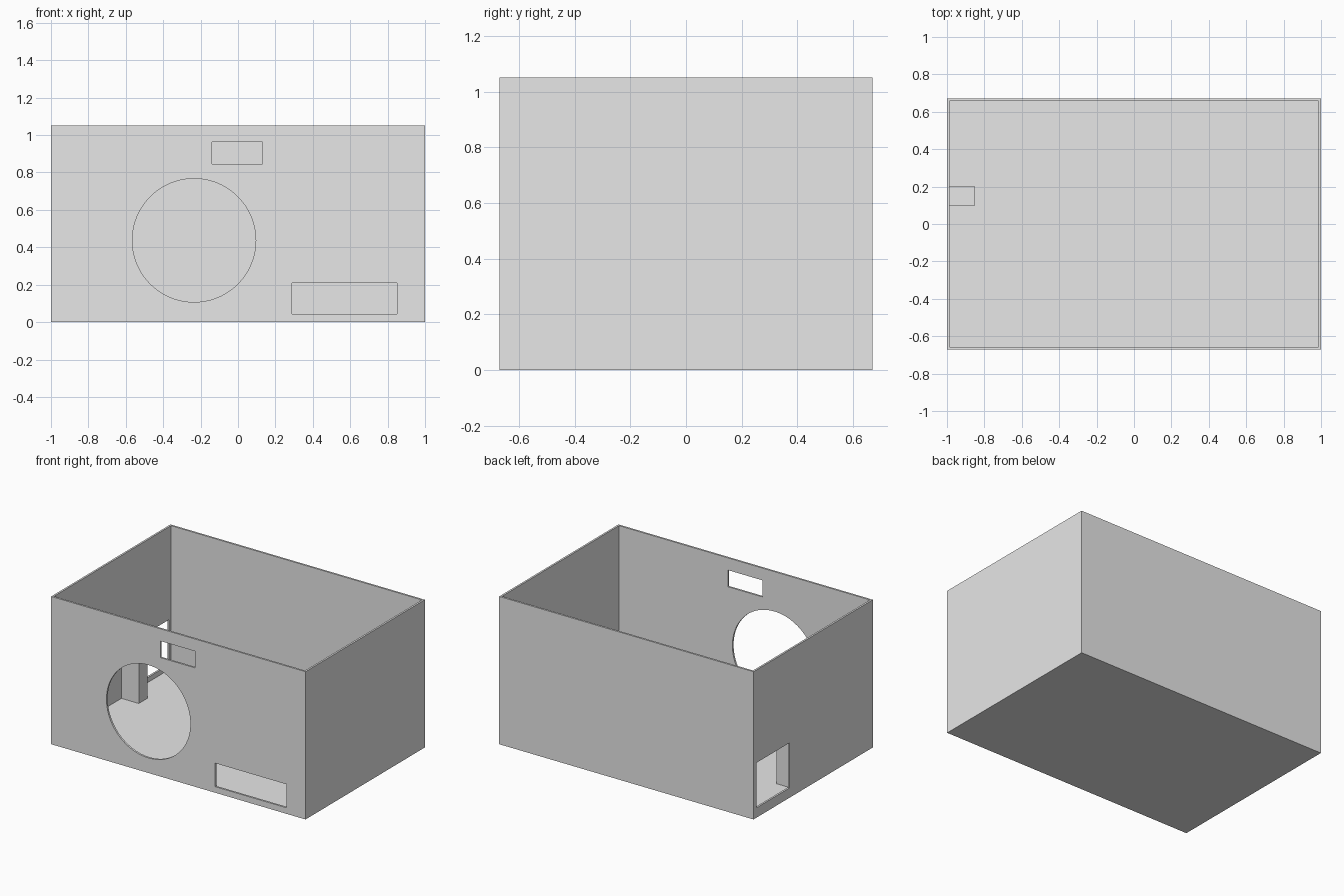
import bpy
import math

default = bpy.data.objects.get("Cube")
if default:
    bpy.data.objects.remove(default, do_unlink=True)

grey = bpy.data.materials.new("light grey")
grey.use_nodes = True
colour = (0.8, 0.8, 0.8, 1)
grey.diffuse_color = colour
grey.node_tree.nodes["Principled BSDF"].inputs["Base Color"].default_value = colour

W, D, H = 1.0, 0.67, 1.05      # half width, half depth, height
WALL, FLOOR = 0.0135, 0.035


def box(name, x, y, z):
    """Box from (min, max) spans along each axis."""
    spans = (x, y, z)
    bpy.ops.mesh.primitive_cube_add(size=1, location=[(a + b) / 2 for a, b in spans])
    obj = bpy.context.object
    obj.name = name
    obj.scale = [b - a for a, b in spans]
    bpy.ops.object.transform_apply(location=True, rotation=False, scale=True)
    obj.data.materials.append(grey)
    return obj


def cut(target, cutter):
    """Subtract the cutter, then delete it."""
    cutter.hide_render = True
    mod = target.modifiers.new("cut", "BOOLEAN")
    mod.operation = "DIFFERENCE"
    mod.solver = "EXACT"
    mod.object = cutter
    bpy.context.view_layer.objects.active = target
    bpy.ops.object.modifier_apply(modifier=mod.name)
    bpy.data.objects.remove(cutter, do_unlink=True)


# Open-topped case with a thicker floor
case = box("case", (-W, W), (-D, D), (0, H))
cut(case, box("cavity", (WALL - W, W - WALL), (WALL - D, D - WALL), (FLOOR, H + 0.2)))

# Front wall: small upper window, lower slot, round opening
front = (-D - 0.1, -D + 0.1)
cut(case, box("upper_window", (-0.14, 0.13), front, (0.845, 0.963)))
cut(case, box("lower_slot", (0.29, 0.85), front, (0.043, 0.21)))
bpy.ops.mesh.primitive_cylinder_add(vertices=96, radius=0.33, depth=0.2,
                                    location=(-0.235, -D, 0.437),
                                    rotation=(math.pi / 2, 0, 0))
cut(case, bpy.context.object)

# Right wall: socket opening near the back
cut(case, box("socket_opening", (-W - 0.1, -W + 0.1), (0.265, 0.636), (0.07, 0.39)))

bpy.ops.object.select_all(action="DESELECT")
case.select_set(True)
bpy.context.view_layer.objects.active = case
bpy.ops.object.shade_smooth_by_angle(angle=math.radians(30))

# Inner support block against the right wall
box("support_block", (-0.99, -0.85), (0.10, 0.20), (FLOOR - 0.01, 0.40))
